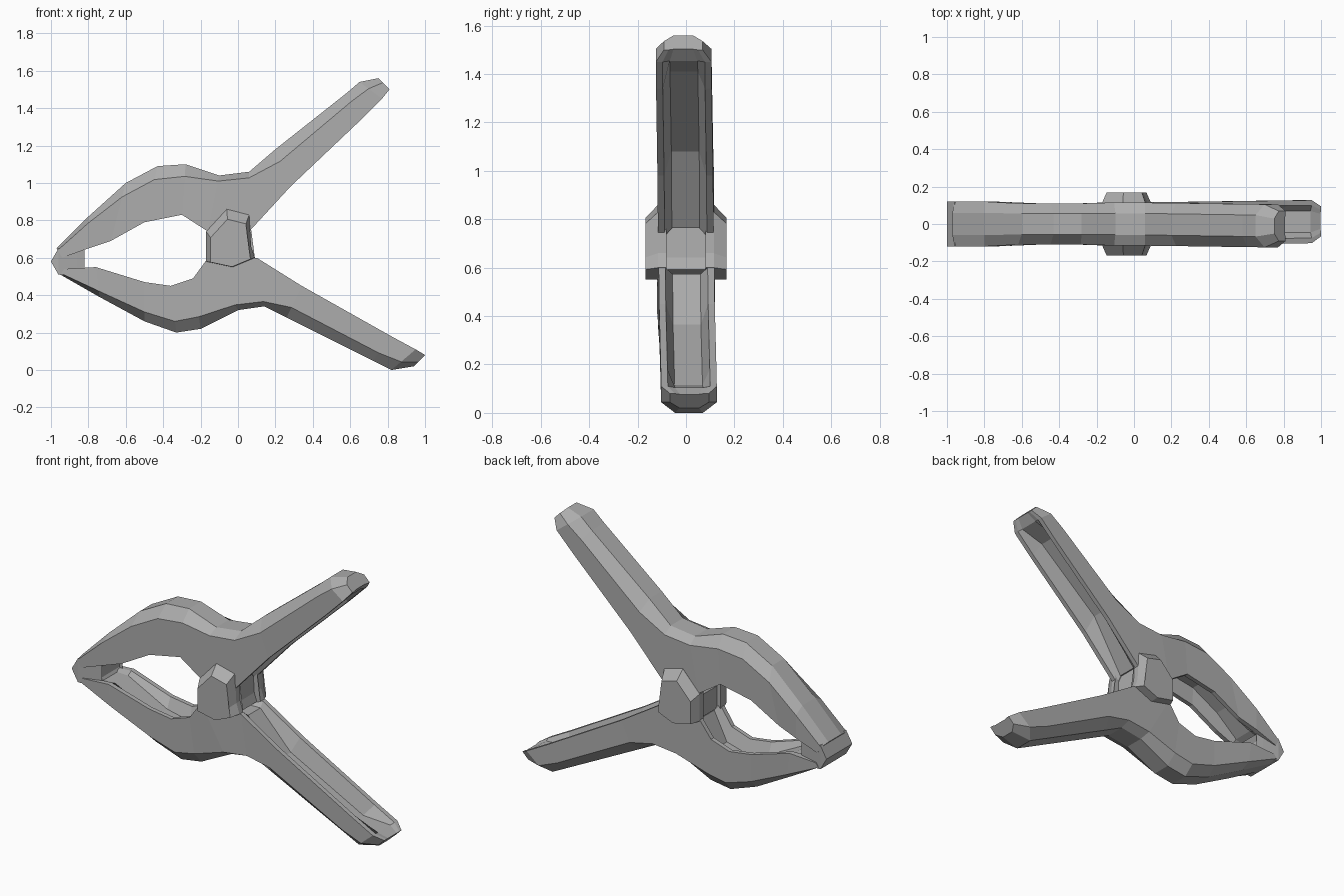
import bpy, bmesh
from mathutils import Vector

cube = bpy.data.objects.get("Cube")
if cube:
    bpy.data.objects.remove(cube, do_unlink=True)

grey = bpy.data.materials.new("plain grey")
grey.use_nodes = True
shade = 0.42
colour = (shade, shade, shade, 1)
grey.diffuse_color = colour
grey.node_tree.nodes["Principled BSDF"].inputs["Base Color"].default_value = colour


def finish(name, bm):
    bmesh.ops.triangulate(bm, faces=[f for f in bm.faces if len(f.verts) > 4])
    bmesh.ops.recalc_face_normals(bm, faces=bm.faces)
    mesh = bpy.data.meshes.new(name)
    bm.to_mesh(mesh)
    bm.free()
    mesh.materials.append(grey)
    obj = bpy.data.objects.new(name, mesh)
    bpy.context.collection.objects.link(obj)


def loft(name, rings):
    """Skin closed rings of points and cap both ends."""
    bm = bmesh.new()
    loops = [[bm.verts.new(p) for p in ring] for ring in rings]
    for a, b in zip(loops, loops[1:]):
        for i in range(len(a)):
            bm.faces.new((a[i - 1], a[i], b[i], b[i - 1]))
    bm.faces.new(loops[0])
    bm.faces.new(loops[-1])
    finish(name, bm)


def at_depth(outline, y):
    return [(x, y, z) for x, z in outline]


# Kinds of cross-section: half width, groove depth, start of the chamfer
nose = (0.12, 0.1, 0.8)
jaw = (0.11, 0.3, 0.76)
neck = (0.115, 0.1, 0.9)
grip = (0.115, 0.5, 0.68)
rim = (0.115, 0.05, 0.6)
end = (0.08, 0.05, 0.6)


def section(kind, outer_x, outer_z, inner_x, inner_z, drift):
    """Channel section: chamfered back, grooved inner side."""
    half, depth, chamfer = kind
    outer = Vector((outer_x, 0, outer_z))
    inner = Vector((inner_x, 0, inner_z))
    side = [(depth, 0.5), (0, 0.76), (0, 1), (chamfer, 1), (1, 0.5)]
    shape = side + [(t, -w) for t, w in reversed(side)]
    shift = drift * max(0, outer_x)
    return [inner.lerp(outer, t) + Vector((0, w * half + shift, 0)) for t, w in shape]


def arm(name, stations, drift):
    loft(name, [section(*station, drift) for station in stations])


# Arms from jaw to handle: section kind, outer x and z, inner x and z
arm("upper_arm", [
    (nose, -0.97, 0.65, -0.94, 0.6),
    (nose, -0.8, 0.82, -0.8, 0.65),
    (jaw, -0.6, 1, -0.68, 0.69),
    (jaw, -0.43, 1.09, -0.5, 0.79),
    (jaw, -0.28, 1.1, -0.3, 0.83),
    (neck, -0.1, 1.04, -0.16, 0.74),
    (neck, 0.06, 1.06, 0.05, 0.73),
    (grip, 0.2, 1.18, 0.28, 0.98),
    (grip, 0.58, 1.48, 0.66, 1.34),
    (rim, 0.65, 1.54, 0.77, 1.45),
    (end, 0.75, 1.56, 0.81, 1.5),
], -0.015)
arm("lower_arm", [
    (nose, -0.95, 0.51, -0.93, 0.54),
    (nose, -0.74, 0.39, -0.76, 0.55),
    (jaw, -0.5, 0.26, -0.5, 0.47),
    (jaw, -0.33, 0.2, -0.36, 0.45),
    (jaw, -0.2, 0.22, -0.24, 0.49),
    (neck, 0, 0.32, -0.16, 0.6),
    (neck, 0.14, 0.34, 0.1, 0.6),
    (grip, 0.26, 0.28, 0.34, 0.45),
    (grip, 0.72, 0.05, 0.82, 0.18),
    (rim, 0.82, 0, 0.95, 0.11),
    (end, 0.94, 0.02, 1, 0.08),
], 0.015)

# Closed jaw tip, mirrored about its middle, narrower towards the opening
middle = 0.58
upper_half = [(-0.96, 0.07), (-0.86, 0.08), (-0.82, 0.06), (-0.84, 0.03)]
lower_half = [(x, -rise) for x, rise in reversed(upper_half)]
tip = [(-1, 0)] + upper_half + lower_half
tip_rings = []
for side in (-1, 1):
    tip_rings.append([(x, side * (0.12 - 0.2 * max(0, x + 0.95)), middle + rise)
                      for x, rise in tip])
loft("jaw_tip", tip_rings)

# Pivot caps slope into the arms, with a slimmer core between them
cap = [(-0.17, 0.58), (-0.17, 0.74), (-0.06, 0.86), (0.06, 0.83),
       (0.07, 0.66), (0.09, 0.6), (-0.03, 0.55)]
hub = Vector((-0.04, 0.56))
cap_face = [hub + (Vector(p) - hub) * 0.82 for p in cap]
for name, side in (("front_pivot_cap", -1), ("back_pivot_cap", 1)):
    loft(name, [at_depth(cap, side * 0.08), at_depth(cap, side * 0.115),
                at_depth(cap_face, side * 0.168)])
loft("pivot_core", [at_depth(cap_face, y) for y in (-0.1, 0.1)])
